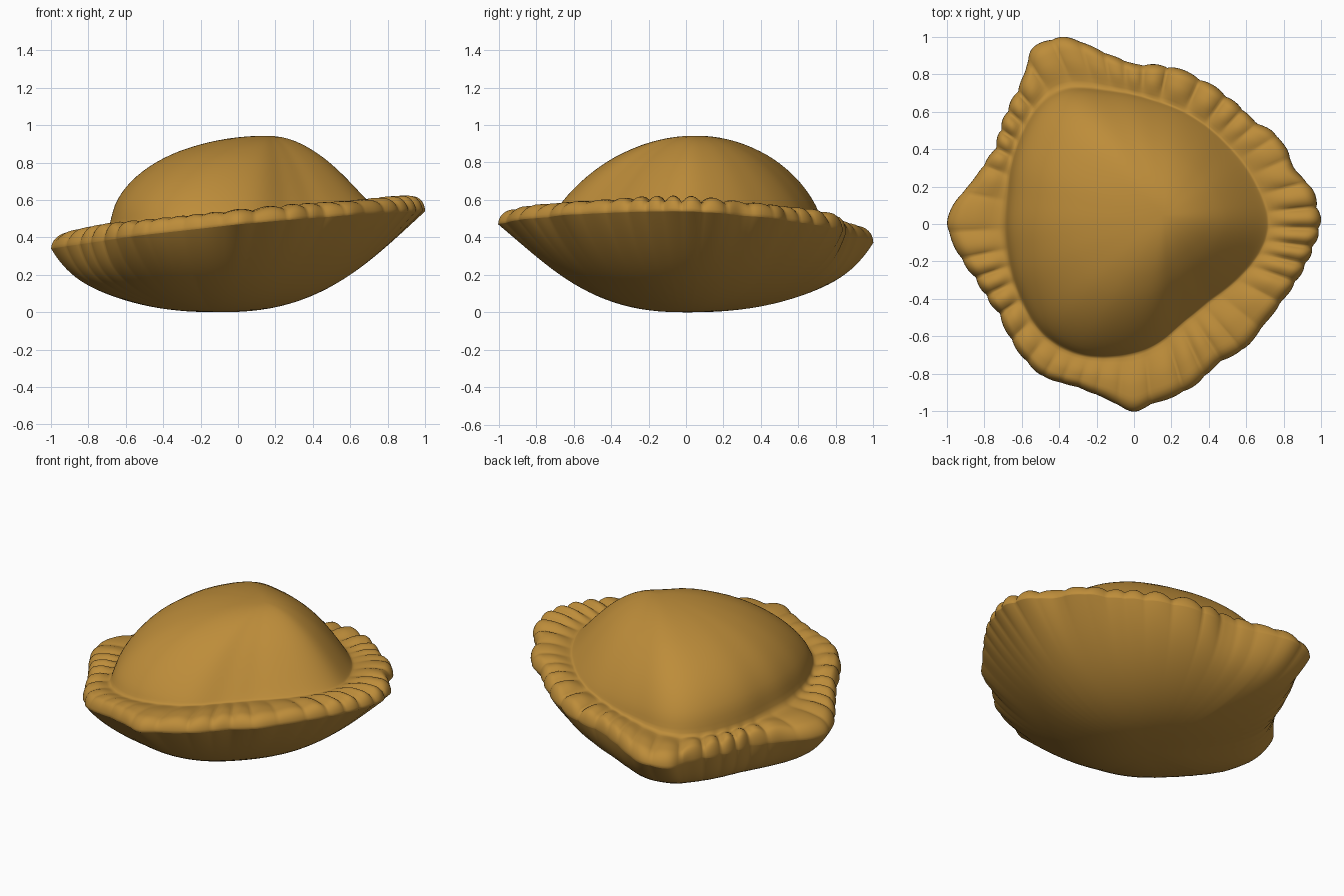
import bpy, bmesh, math
from math import sin, cos, pi

if "Cube" in bpy.data.objects:
    bpy.data.objects.remove(bpy.data.objects["Cube"])

N = 480  # samples around the pastry

# Outer crust outline and filling-dome outline, as seen from above
CRUST = [(1, 0), (.95, .2), (.85, .29), (.83, .38), (.74, .5), (.65, .54), (.5, .68), (.35, .78),
         (.2, .84), (0, .85), (-.15, .91), (-.3, .98), (-.37, 1.005), (-.5, .97), (-.57, .92), (-.57, .82),
         (-.63, .7), (-.7, .55), (-.74, .4), (-.85, .24), (-.97, .1), (-1.005, 0), (-.96, -.12), (-.84, -.3),
         (-.72, -.48), (-.62, -.68), (-.5, -.81), (-.3, -.87), (-.15, -.93), (0, -1.01), (.1, -.96),
         (.3, -.88), (.45, -.74), (.6, -.66), (.7, -.53), (.8, -.4), (.9, -.25), (.96, -.12)]
DOME = [(.73, 0), (.66, .2), (.5, .42), (.35, .55), (.1, .66), (-.15, .71), (-.38, .73), (-.49, .66),
        (-.61, .45), (-.67, .15), (-.67, -.15), (-.6, -.4), (-.48, -.6), (-.3, -.7), (-.1, -.71),
        (.1, -.66), (.25, -.53), (.4, -.41), (.56, -.29), (.69, -.13)]
PEAK, FOOT = (.16, .05), (-.1, 0)
LIP = .72  # where the rim starts to roll over


def smooth(values, window):
    for _ in range(2):
        values = [sum(values[(i + k) % N] for k in range(-window, window + 1)) / (2 * window + 1)
                  for i in range(N)]
    return values


def radii(points, window):
    """Radius for each of N directions, lightly smoothed."""
    polar = sorted((math.atan2(y, x) % (2 * pi), math.hypot(x, y)) for x, y in points)
    polar = [(polar[-1][0] - 2 * pi, polar[-1][1])] + polar + [(polar[0][0] + 2 * pi, polar[0][1])]
    out = []
    for i in range(N):
        a = 2 * pi * i / N
        for (a0, r0), (a1, r1) in zip(polar, polar[1:]):
            if a0 <= a <= a1:
                out.append(r0 + (r1 - r0) * (a - a0) / (a1 - a0))
                break
    return smooth(out, window)


def rim_height(x, y):
    return .5 + .1 * x - .03 * y


def pleat(a):
    """Uneven crimps: rounded lobes with narrow creases, softer at the front."""
    lobe = abs(sin(22 * a + 1.2 * sin(3 * a) + .8 * sin(7 * a + 1))) ** .7 - .65
    return lobe * (.65 + .35 * sin(5 * a + 2)) * (1 - .5 * max(0, -sin(a)) ** 3)


crust_r, dome_r = radii(CRUST, 2), radii(DOME, 7)
belly_r = smooth(crust_r, 22)


def section(i):
    """Points of one radial slice, from the dome top to the foot."""
    a = 2 * pi * i / N
    c, s = cos(a), sin(a)
    p = pleat(a)
    ro, rd = crust_r[i] + .016 * p, dome_r[i]
    ex, ey = rd * c, rd * s
    pts = []
    # dome: steep on the left, gentle on the right
    base = rim_height(ex, ey)
    power = .82 + .35 * cos(a + .2)
    for k in range(1, 25):
        t = sin(pi / 2 * k / 24)
        h = max(0, 1 - t * t) ** power
        pts.append((PEAK[0] + (ex - PEAK[0]) * t, PEAK[1] + (ey - PEAK[1]) * t, base + (.945 - base) * h))
    # crimped rim with a rolled lip
    tip = rim_height(ro * c, ro * s) - .06
    for k in range(1, 15):
        u = sin(pi / 2 * k / 14) ** .9
        r = rd + (ro - rd) * u
        z = rim_height(r * c, r * s) + .02 * sin(pi * min(u, LIP)) + .042 * p * min(1, 3 * u)
        if u > LIP:
            v = (u - LIP) / (1 - LIP)
            z = tip + (z - tip) * math.sqrt(max(0, 1 - v * v))
        pts.append((r * c, r * s, z))
    # bowl-shaped underside, fuller towards the back left, easing to a round outline
    full = .36 * min(1, max(0, (-ro * c + .6 * ro * s + .25) / 1.1))
    for k in range(1, 30):
        t = cos(pi / 2 * k / 30)
        r = belly_r[i] + (ro - belly_r[i]) * t ** 7
        z = tip * ((1 - full) * t ** 2.4 + full * t ** 14)
        pts.append((FOOT[0] + (r * c - FOOT[0]) * t, FOOT[1] + (r * s - FOOT[1]) * t, z))
    return pts


# Skin the slices into one closed pastry
bm = bmesh.new()
rings = [[bm.verts.new(q) for q in section(i)] for i in range(N)]
top = bm.verts.new((*PEAK, .945))
foot = bm.verts.new((*FOOT, 0))
for i in range(N):
    a, b = rings[i], rings[(i + 1) % N]
    bm.faces.new((top, a[0], b[0]))
    for k in range(len(a) - 1):
        bm.faces.new((a[k], a[k + 1], b[k + 1], b[k]))
    bm.faces.new((a[-1], foot, b[-1]))

# Soften the dome crest and its joint with the rim
soft = [top] + [v for r in rings for k, v in enumerate(r) if k < 8 or 20 <= k < 27]
for _ in range(4):
    bmesh.ops.smooth_vert(bm, verts=soft, factor=.5, use_axis_x=True, use_axis_y=True, use_axis_z=True)
bmesh.ops.recalc_face_normals(bm, faces=bm.faces)

mesh = bpy.data.meshes.new("crimped_pastry")
bm.to_mesh(mesh)
bm.free()
mesh.shade_smooth()
pastry = bpy.data.objects.new("crimped_pastry", mesh)
bpy.context.collection.objects.link(pastry)

crust = bpy.data.materials.new("golden crust")
crust.diffuse_color = (.51, .265, .042, 1)
crust.use_nodes = True
crust.node_tree.nodes["Principled BSDF"].inputs["Base Color"].default_value = crust.diffuse_color
mesh.materials.append(crust)
